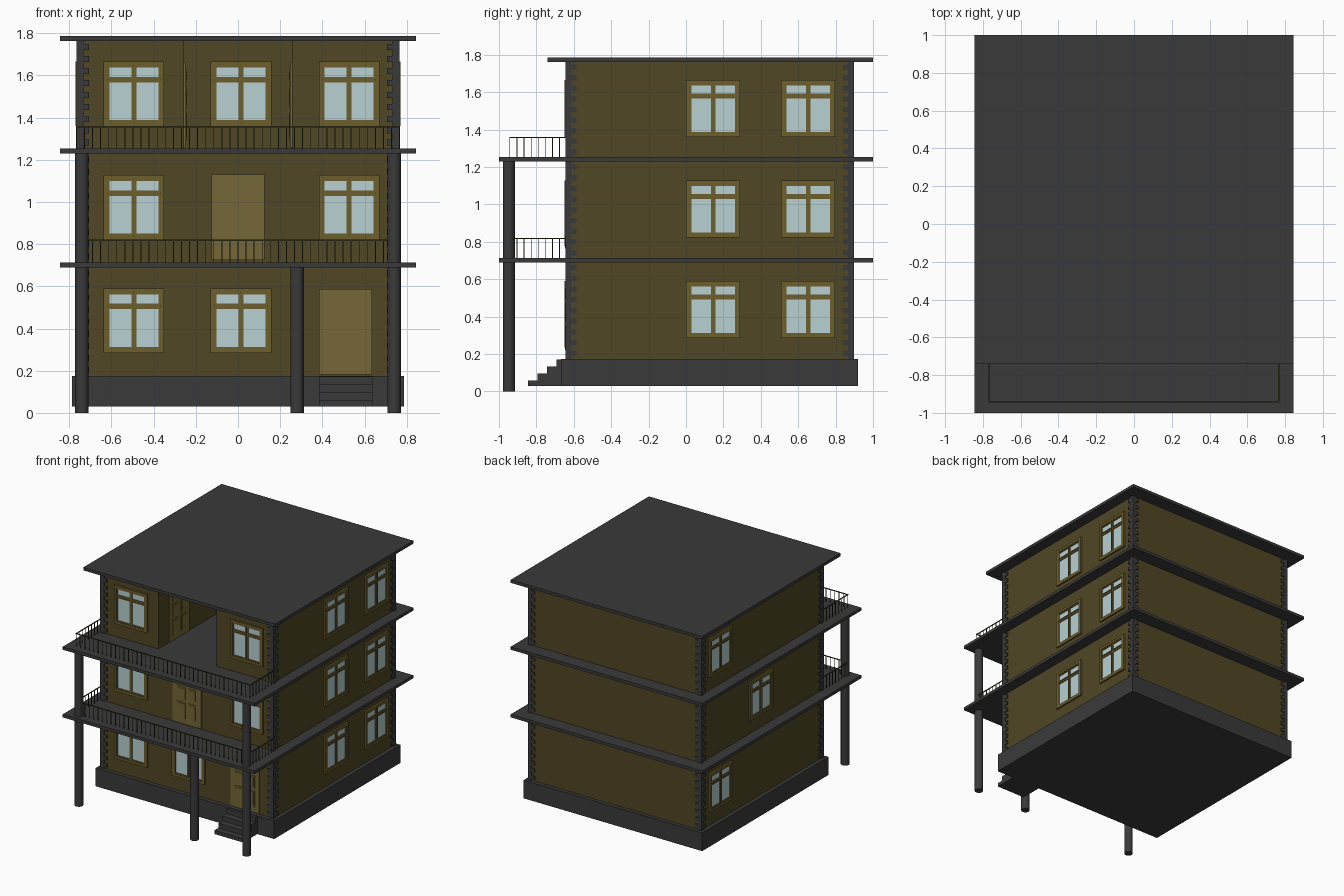
import bpy, bmesh
from math import radians
from mathutils import Matrix, Vector

cube = bpy.data.objects.get("Cube")
if cube:
    bpy.data.objects.remove(cube, do_unlink=True)


def material(name, rgb):
    m = bpy.data.materials.new(name)
    m.use_nodes = True
    m.diffuse_color = (*rgb, 1)
    bsdf = next(n for n in m.node_tree.nodes if n.type == 'BSDF_PRINCIPLED')
    bsdf.inputs["Base Color"].default_value = (*rgb, 1)
    bsdf.inputs["Roughness"].default_value = 0.8
    return m


GREY = material("dark grey", (0.042, 0.042, 0.043))
WALL = material("olive wall", (0.080, 0.063, 0.018))
FRAME = material("ochre frame", (0.155, 0.114, 0.026))
DOOR = material("ochre door", (0.178, 0.135, 0.038))
GLASS = material("pale blue glass", (0.485, 0.631, 0.645))
RAIL = material("dark olive rail", (0.045, 0.040, 0.012))


def build(name, boxes, mats, matrix=None):
    """Boxes are (x0, x1, y0, y1, z0, z1[, material index])."""
    bm = bmesh.new()
    for b in boxes:
        size = Vector((b[1] - b[0], b[3] - b[2], b[5] - b[4]))
        mid = Vector((b[0] + b[1], b[2] + b[3], b[4] + b[5])) / 2
        geo = bmesh.ops.create_cube(bm, size=1, matrix=Matrix.Translation(mid) @ Matrix.Diagonal((*size, 1)))
        for f in {f for v in geo["verts"] for f in v.link_faces}:
            f.material_index = b[6] if len(b) > 6 else 0
    me = bpy.data.meshes.new(name)
    bm.to_mesh(me)
    bm.free()
    for m in mats:
        me.materials.append(m)
    ob = bpy.data.objects.new(name, me)
    if matrix:
        ob.matrix_world = matrix
    bpy.context.collection.objects.link(ob)
    return ob


def facing(x, y, z, degrees):
    return Matrix.Translation((x, y, z)) @ Matrix.Rotation(radians(degrees), 4, 'Z')


def ring(x0, x1, z0, z1, w, out):
    """Four bars around a rectangle, standing out from the wall."""
    return [(x0, x0 + w, -out, 0, z0, z1), (x1 - w, x1, -out, 0, z0, z1),
            (x0 + w, x1 - w, -out, 0, z0, z0 + w), (x0 + w, x1 - w, -out, 0, z1 - w, z1)]


def window(name, x, y, z, degrees):
    w, h = 0.144, 0.305
    boxes = ring(-w, w, 0, h, 0.019, 0.014)
    for x0, x1 in ((-0.125, -0.003), (0.003, 0.125)):
        for z0, z1 in ((0.019, 0.216), (0.224, 0.286)):
            boxes += ring(x0, x1, z0, z1, 0.009, 0.010)
    boxes += [(-0.003, 0.003, -0.006, 0, 0.019, 0.286), (-0.125, 0.125, -0.006, 0, 0.216, 0.224)]
    boxes.append((-0.125, 0.125, -0.003, 0, 0.019, 0.286, 1))
    build(name, boxes, [FRAME, GLASS], facing(x, y, z, degrees))


def door(name, x, y, z, degrees):
    boxes = [(-0.126, 0.126, -0.008, 0, 0, 0.405)]
    for x0, x1 in ((-0.090, -0.014), (0.014, 0.090)):
        for z0, z1 in ((0.04, 0.17), (0.19, 0.29), (0.31, 0.37)):
            boxes.append((x0, x1, -0.012, 0, z0, z1))
            boxes.append((x0 + 0.012, x1 - 0.012, -0.015, 0, z0 + 0.012, z1 - 0.012))
    build(name, boxes, [DOOR], facing(x, y, z, degrees))


# Main dimensions
WX, FRONT, BACK = 0.757, -0.635, 0.890
RECESS, RECESS_BACK = 0.257, 0.20
FLOORS = ((0.175, 0.690), (0.714, 1.229), (1.253, 1.762))

# Plinth, floor slabs and roof
build("plinth", [(-0.787, 0.787, -0.668, 0.92, 0.03, 0.175)], [GREY])
for name, z in (("first_floor_slab", 0.690), ("second_floor_slab", 1.229)):
    build(name, [(-0.845, 0.845, -1, 1, z, z + 0.024)], [GREY])
build("roof", [(-0.845, 0.845, -0.74, 1, 1.762, 1.786)], [GREY])

# Entrance steps
steps = [(0.383, 0.638, -0.845 + 0.051 * i, -0.66, 0.03, 0.059 + 0.0375 * i) for i in range(4)]
build("entrance_steps", steps, [GREY])

# Walls, with an open recess on the top storey
for name, (z0, z1) in zip(("ground_storey_walls", "middle_storey_walls"), FLOORS):
    build(name, [(-WX, WX, FRONT, BACK, z0, z1)], [WALL])
z0, z1 = FLOORS[2]
build("top_storey_walls", [(-WX, -RECESS, FRONT, RECESS_BACK, z0, z1),
                           (RECESS, WX, FRONT, RECESS_BACK, z0, z1),
                           (-WX, WX, RECESS_BACK, BACK, z0, z1)], [WALL])

# Corner stones: a narrow strip with wider blocks at a regular pitch
OUT, COUNT = 0.008, 9
for side, sx in (("right", -1), ("left", 1)):
    for end, y, sy in (("front", FRONT, -1), ("back", BACK, 1)):
        stones = []

        def corner(width, z0, z1):
            xs = sorted((sx * (WX + OUT), sx * (WX + OUT - width)))
            ys = sorted((y + sy * OUT, y + sy * (OUT - width)))
            stones.append((*xs, *ys, z0, z1))

        for z0, z1 in FLOORS:
            pitch = (z1 - z0) / COUNT
            corner(0.032, z0, z1)
            for i in range(COUNT):
                corner(0.058, z0 + pitch * (i + 0.25), z0 + pitch * (i + 0.75))
        build(f"{end}_{side}_corner_stones", stones, [GREY])

# Windows
SILLS = (0.285, 0.822, 1.360)
for level, sill in zip(("ground", "middle", "top"), SILLS):
    window(f"{level}_front_right_window", -0.494, FRONT, sill, 0)
    if level != "ground":
        window(f"{level}_front_left_window", 0.527, FRONT, sill, 0)
    if level != "middle":
        window(f"{level}_front_middle_window", 0.014, RECESS_BACK if level == "top" else FRONT, sill, 0)
    window(f"{level}_right_side_window", -WX, 0.145 if level == "middle" else 0.653, sill, -90)
    for place, y in (("fore", 0.145), ("rear", 0.653)):
        window(f"{level}_left_side_{place}_window", WX, y, sill, 90)

# The front windows run along x, and the true right side of the house is +x in the front elevation,
# so the single-window side and the double-window side are swapped if needed by their names alone.

# Doors
door("entrance_door", 0.510, FRONT, 0.183, 0)
door("middle_balcony_door", 0, FRONT, 0.724, 0)
door("recess_right_door", -RECESS, -0.38, 1.257, 90)
door("recess_left_door", RECESS, -0.38, 1.257, -90)

# Columns
for name, x, top in (("right_column", -0.74, 1.235), ("middle_column", 0.28, 0.70), ("left_column", 0.74, 1.235)):
    bpy.ops.mesh.primitive_cylinder_add(vertices=24, radius=0.032, depth=top, location=(x, -0.947, top / 2))
    column = bpy.context.object
    column.name = name
    column.data.materials.append(GREY)
    bpy.ops.object.shade_smooth_by_angle()

# Balcony railings
RX, RY, T, HIGH = 0.766, -0.942, 0.003, 0.107
for name, z in (("lower_balcony_railing", 0.714), ("upper_balcony_railing", 1.253)):
    top = z + HIGH
    bars = [(-RX - T, RX + T, RY - T, RY + T, top - 2 * T, top)]
    for sx in (-RX, RX):
        bars.append((sx - T, sx + T, RY, FRONT, top - 2 * T, top))
    posts = [(-RX + 2 * RX * i / 40, RY) for i in range(41)]
    posts += [(sx, RY + 0.038 * i) for sx in (-RX, RX) for i in range(1, 8)]
    bars += [(x - 0.002, x + 0.002, y - 0.002, y + 0.002, z, top - T) for x, y in posts]
    build(name, bars, [RAIL])
